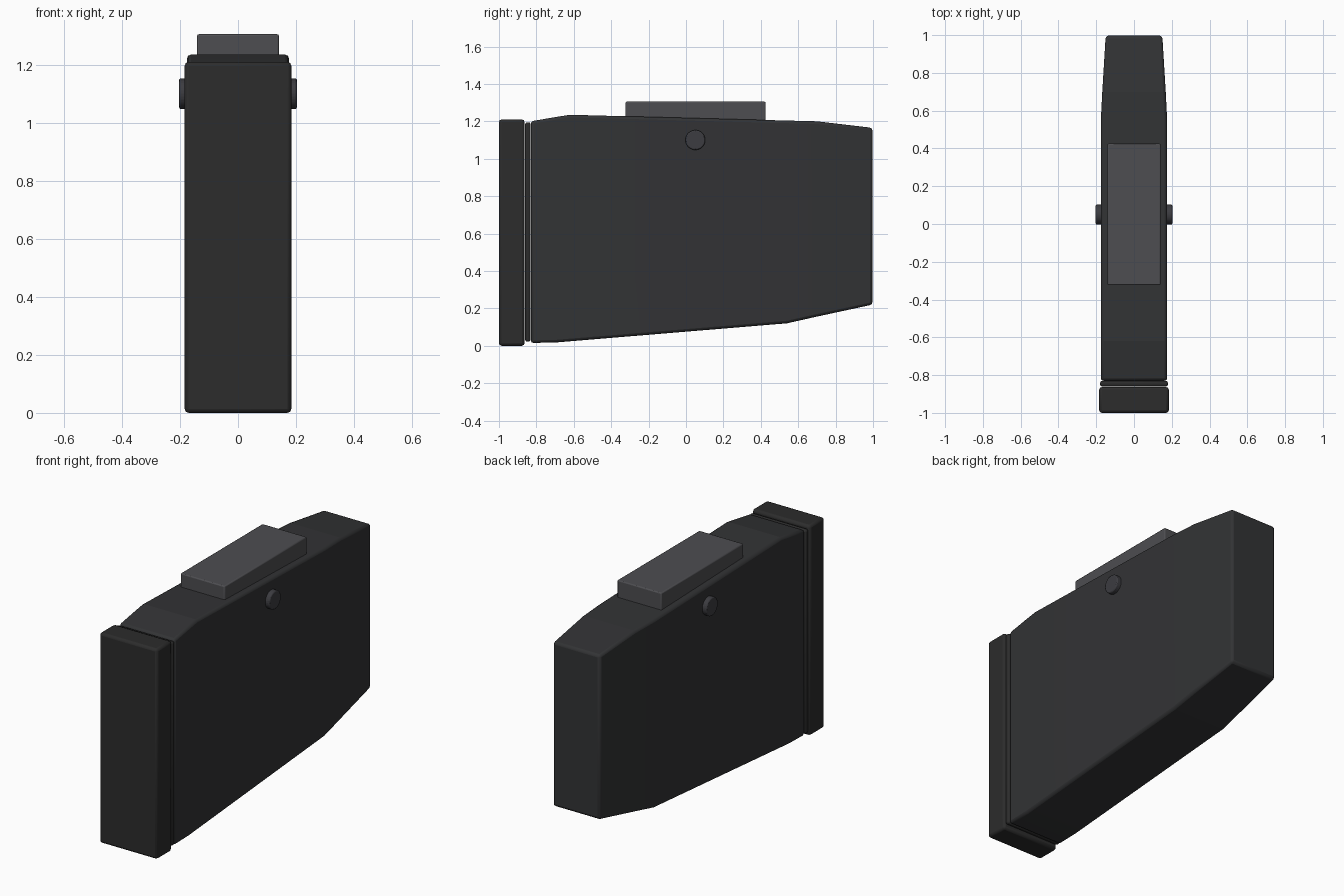
import bpy, bmesh
from math import radians, pi

if "Cube" in bpy.data.objects:
    bpy.data.objects.remove(bpy.data.objects["Cube"])


def material(name, rgb):
    m = bpy.data.materials.new(name)
    m.diffuse_color = (*rgb, 1)
    m.use_nodes = True
    m.node_tree.nodes["Principled BSDF"].inputs["Base Color"].default_value = m.diffuse_color
    return m


DARK = material("dark_polymer", (0.025, 0.025, 0.025))
BODY = material("body_polymer", (0.032, 0.033, 0.035))
STEEL = material("grey_insert", (0.075, 0.075, 0.082))
PIN = material("pin_grey", (0.045, 0.045, 0.052))


def finish(ob, mat, bevel, segments=2):
    ob.data.materials.append(mat)
    mod = ob.modifiers.new("edge_bevel", 'BEVEL')
    mod.width = bevel
    mod.segments = segments
    mod.limit_method = 'ANGLE'
    mod.angle_limit = radians(40)
    bpy.ops.object.select_all(action='DESELECT')
    ob.select_set(True)
    bpy.context.view_layer.objects.active = ob
    bpy.ops.object.shade_smooth_by_angle(angle=radians(5))


def loft(name, stations, mat, bevel):
    """Rectangular sections (y, z_low, z_high, half_width) joined along y."""
    bm = bmesh.new()
    rings = [[bm.verts.new((x, y, z)) for x, z in
              ((-w, lo), (w, lo), (w, hi), (-w, hi))]
             for y, lo, hi, w in stations]
    for a, b in zip(rings, rings[1:]):
        for i in range(4):
            j = (i + 1) % 4
            bm.faces.new((a[i], a[j], b[j], b[i]))
    bm.faces.new(rings[0])
    bm.faces.new(rings[-1])
    bmesh.ops.recalc_face_normals(bm, faces=bm.faces)
    me = bpy.data.meshes.new(name)
    bm.to_mesh(me)
    bm.free()
    ob = bpy.data.objects.new(name, me)
    bpy.context.collection.objects.link(ob)
    finish(ob, mat, bevel)
    return ob


# Main shell: slanted top and bottom, narrowing toward the back
loft("main_body", [
    (-0.83, 0.015, 1.20, 0.176),
    (-0.69, 0.018, 1.224, 0.176),
    (-0.62, 0.024, 1.235, 0.176),
    (0.54, 0.12, 1.204, 0.176),
    (0.70, 0.156, 1.20, 0.168),
    (0.997, 0.22, 1.165, 0.15)], BODY, 0.014)

# Front plate and thin seam band behind it
loft("front_plate", [(-1.0, 0, 1.21, 0.184), (-0.863, 0, 1.21, 0.184)], DARK, 0.014)
loft("seam_band", [(-0.86, 0.022, 1.195, 0.18), (-0.831, 0.022, 1.195, 0.18)], DARK, 0.01)

# Raised block on top
loft("top_block", [(-0.323, 1.12, 1.305, 0.141), (0.425, 1.12, 1.305, 0.141)], STEEL, 0.006)

# Round button on each side
for side, sx in (("left", -1), ("right", 1)):
    bpy.ops.mesh.primitive_cylinder_add(vertices=32, radius=0.053, depth=0.06,
                                        location=(sx * 0.173, 0.05, 1.1),
                                        rotation=(0, pi / 2, 0))
    button = bpy.context.object
    button.name = side + "_button"
    finish(button, PIN, 0.006)
    bpy.ops.object.shade_smooth_by_angle(angle=radians(30))
